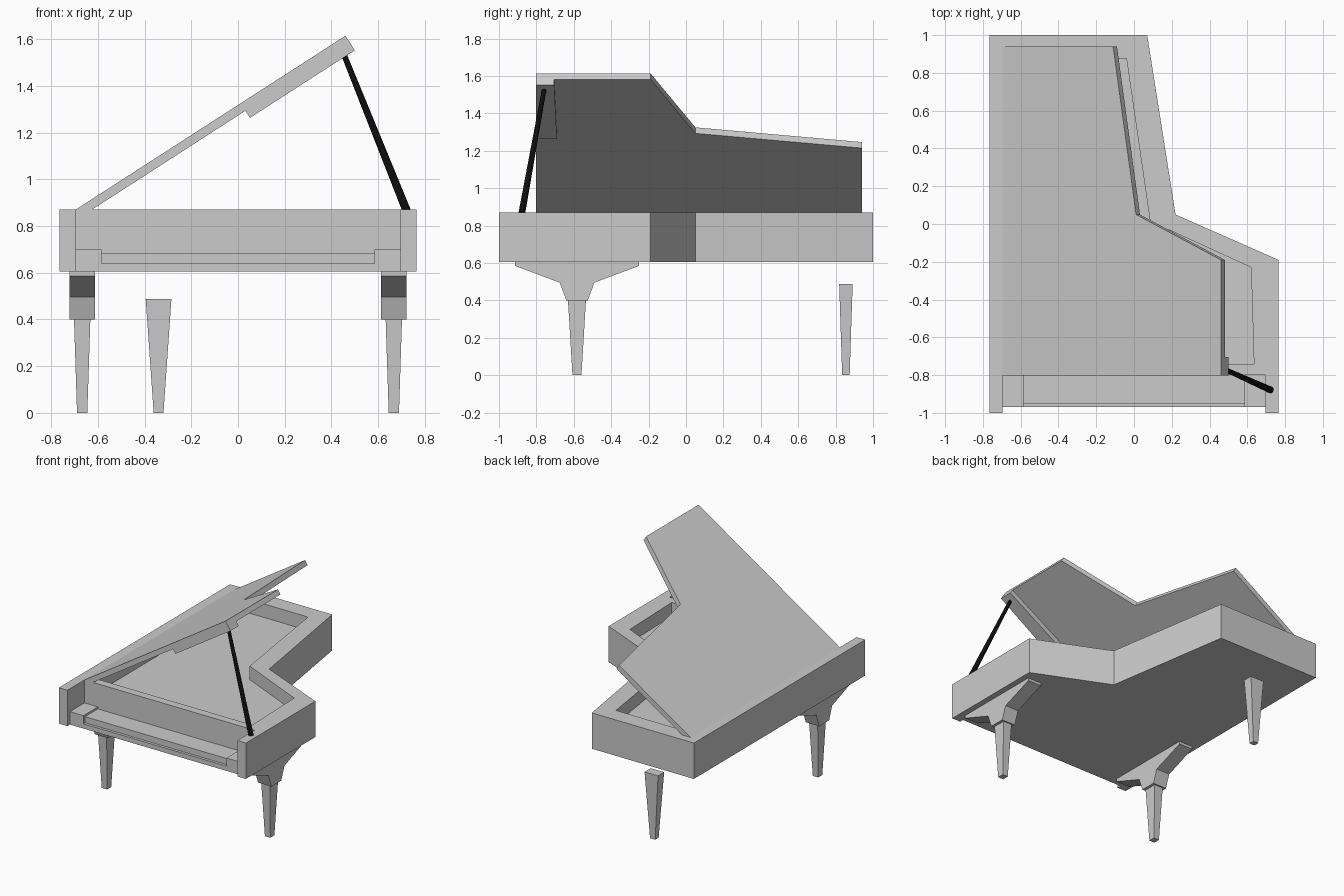
import bpy, bmesh, math
from mathutils import Vector, Matrix

if "Cube" in bpy.data.objects:
    bpy.data.objects.remove(bpy.data.objects["Cube"])


def material(name, rgb):
    m = bpy.data.materials.new(name)
    m.diffuse_color = (*rgb, 1)
    m.use_nodes = True
    m.node_tree.nodes["Principled BSDF"].inputs["Base Color"].default_value = m.diffuse_color
    return m


GREY = material("light_grey", (0.6, 0.6, 0.6))
BLACK = material("black", (0.004, 0.004, 0.004))


def loft(name, ring_a, ring_b, mat=GREY):
    """Closed solid between two rings that have the same number of points."""
    bm = bmesh.new()
    a = [bm.verts.new(p) for p in ring_a]
    b = [bm.verts.new(p) for p in ring_b]
    bm.faces.new(a)
    bm.faces.new(b)
    for i in range(len(a)):
        j = (i + 1) % len(a)
        bm.faces.new((a[i], a[j], b[j], b[i]))
    bmesh.ops.recalc_face_normals(bm, faces=bm.faces)
    me = bpy.data.meshes.new(name)
    bm.to_mesh(me)
    bm.free()
    me.materials.append(mat)
    ob = bpy.data.objects.new(name, me)
    bpy.context.collection.objects.link(ob)
    return ob


def slab(name, outline, z0, z1, mat=GREY):
    return loft(name, [(x, y, z0) for x, y in outline],
                [(x, y, z1) for x, y in outline], mat)


def rect(cx, cy, hx, hy, z):
    return [(cx - hx, cy - hy, z), (cx + hx, cy - hy, z),
            (cx + hx, cy + hy, z), (cx - hx, cy + hy, z)]


def box(name, x0, x1, y0, y1, z0, z1):
    return slab(name, [(x0, y0), (x1, y0), (x1, y1), (x0, y1)], z0, z1)


# Case with cheeks at the front and an angular bent side
case = slab("case", [(-.765, -1), (-.695, -1), (-.695, -.8), (.695, -.8),
                     (.695, -1), (.765, -1), (.765, -.19), (.22, .05),
                     (.07, 1), (-.765, 1)], .605, .87)

# Hollow the case, leaving the rim and the soundboard
cutter = slab("case_cutter", [(-.635, -.74), (.635, -.74), (.62, -.23),
                              (.085, .015), (-.04, .875), (-.635, .875)], .77, 1.0)
cutter.hide_render = True
mod = case.modifiers.new("hollow", 'BOOLEAN')
mod.operation = 'DIFFERENCE'
mod.solver = 'EXACT'
mod.object = cutter
bpy.context.view_layer.objects.active = case
bpy.ops.object.modifier_apply(modifier=mod.name)
bpy.data.objects.remove(cutter, do_unlink=True)

# Keyboard
box("key_bed", -.695, .695, -.97, -.8, .605, .64)
box("keys", -.585, .585, -.95, -.8, .64, .685)
for side, s in (("left", -1), ("right", 1)):
    x0, x1 = sorted((s * .585, s * .695))
    box(side + "_key_block", x0, x1, -.97, -.8, .64, .70)

# Open lid and its folded front batten, hinged along the left side
hinge = Matrix.Translation((-.695, 0, .87)) @ Matrix.Rotation(-math.radians(32.8), 4, 'Y')
lid = slab("lid", [(0, -.803), (1.374, -.803), (1.374, -.19), (.84, .05),
                   (.695, .94), (0, .94)], -.038, 0)
batten = slab("lid_batten", [(.84, -.803), (1.374, -.803), (1.374, -.705),
                             (.84, -.69)], -.074, -.038)
for ob in (lid, batten):
    ob.data.transform(hinge)

# Lid prop
foot, head = Vector((.722, -.878, .865)), Vector((.455, -.758, 1.53))
axis = (head - foot).normalized()
u = axis.cross(Vector((0, 1, 0))).normalized()
v = axis.cross(u)


def circle(c, r, n=12):
    return [c + r * (u * math.cos(2 * math.pi * i / n) + v * math.sin(2 * math.pi * i / n))
            for i in range(n)]


loft("lid_prop", circle(foot, .018), circle(head, .012), BLACK)

# Front legs with stepped brackets
bracket = [(-.915, .605), (-.915, .585), (-.675, .495), (-.64, .40),
           (-.525, .40), (-.49, .495), (-.25, .585), (-.25, .605)]
for side, s in (("left", -1), ("right", 1)):
    cx = s * .667
    loft(side + "_leg_bracket", [(cx - .055, y, z) for y, z in bracket],
         [(cx + .055, y, z) for y, z in bracket])
    loft(side + "_front_leg", rect(cx, -.583, .022, .024, 0),
         rect(cx, -.583, .035, .048, .40))

# Rear leg
loft("rear_leg", rect(-.34, .855, .021, .02, 0), rect(-.34, .855, .055, .036, .487))
